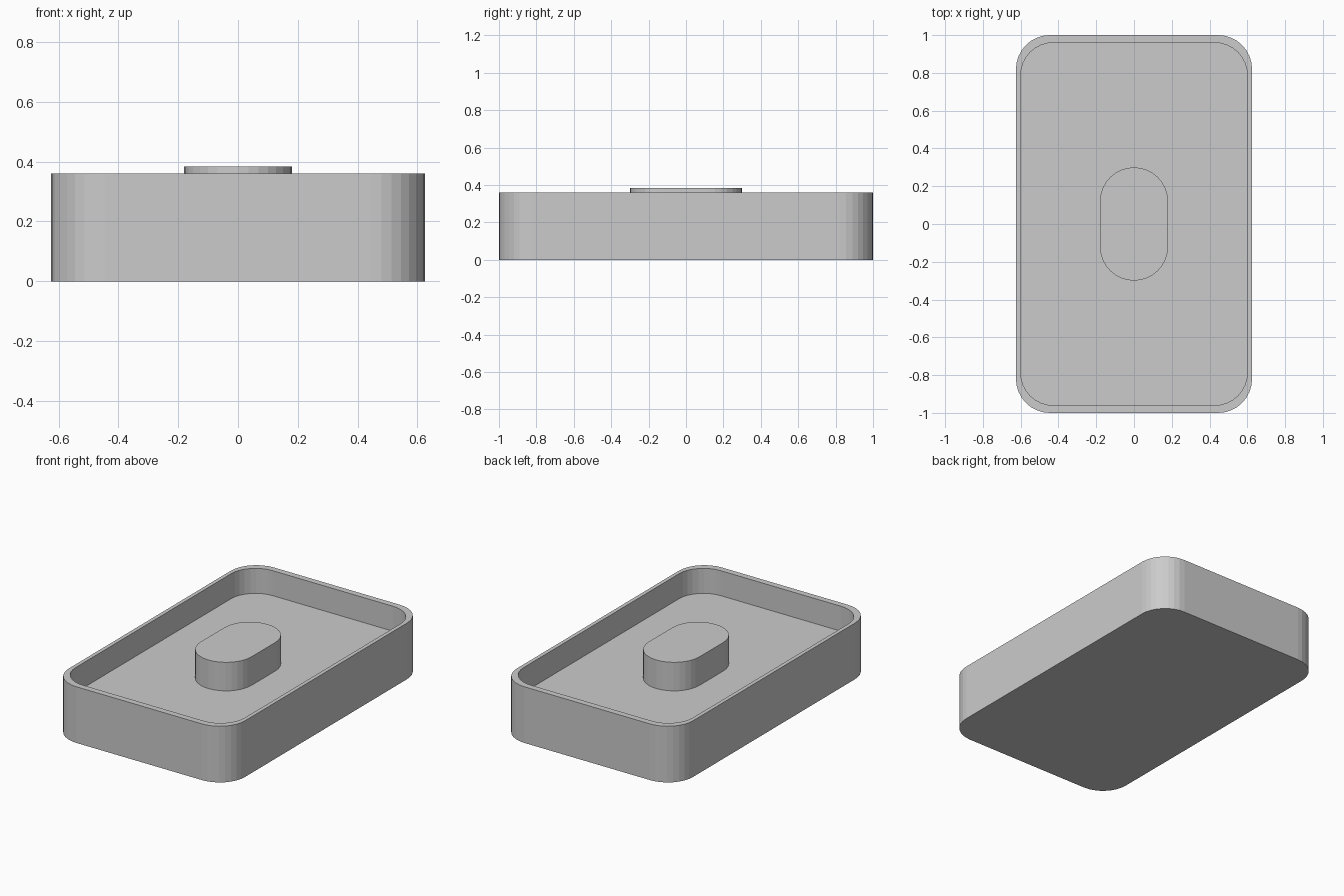
import bpy, bmesh
from math import sin, cos, pi

if "Cube" in bpy.data.objects:
    bpy.data.objects.remove(bpy.data.objects["Cube"])

SEGMENTS = 8      # facets per rounded corner
HEIGHT = 0.36
FLOOR = 0.20


def outline(hx, hy, r, scale=1.0):
    """Counter-clockwise rounded rectangle; coincident points are merged later."""
    pts = []
    for i, (sx, sy) in enumerate([(1, 1), (-1, 1), (-1, -1), (1, -1)]):
        for k in range(SEGMENTS + 1):
            a = (i + k / SEGMENTS) * pi / 2
            pts.append((scale * (sx * (hx - r) + r * cos(a)),
                        scale * (sy * (hy - r) + r * sin(a))))
    return pts


def loft(name, rings):
    """Skin a stack of (outline, z) rings and cap both ends."""
    bm = bmesh.new()
    loops = [[bm.verts.new((x, y, z)) for x, y in pts] for pts, z in rings]
    for lo, hi in zip(loops, loops[1:]):
        n = len(lo)
        for i in range(n):
            j = (i + 1) % n
            bm.faces.new((lo[i], lo[j], hi[j], hi[i]))
    bm.faces.new(loops[0][::-1])
    bm.faces.new(loops[-1])
    bmesh.ops.remove_doubles(bm, verts=bm.verts, dist=1e-5)
    bmesh.ops.recalc_face_normals(bm, faces=bm.faces)
    mesh = bpy.data.meshes.new(name)
    bm.to_mesh(mesh)
    bm.free()
    obj = bpy.data.objects.new(name, mesh)
    bpy.context.collection.objects.link(obj)
    return obj


# Tray: outer wall, thin rim, inner wall and recessed floor
outer = outline(0.625, 1.0, 0.18)
inner = outline(0.625, 1.0, 0.18, 0.96)
loft("tray", [(outer, 0), (outer, HEIGHT), (inner, HEIGHT), (inner, FLOOR)])

# Central raised block with fully rounded ends
block = outline(0.18, 0.30, 0.18)
loft("centre_block", [(block, FLOOR), (block, 0.383)])
